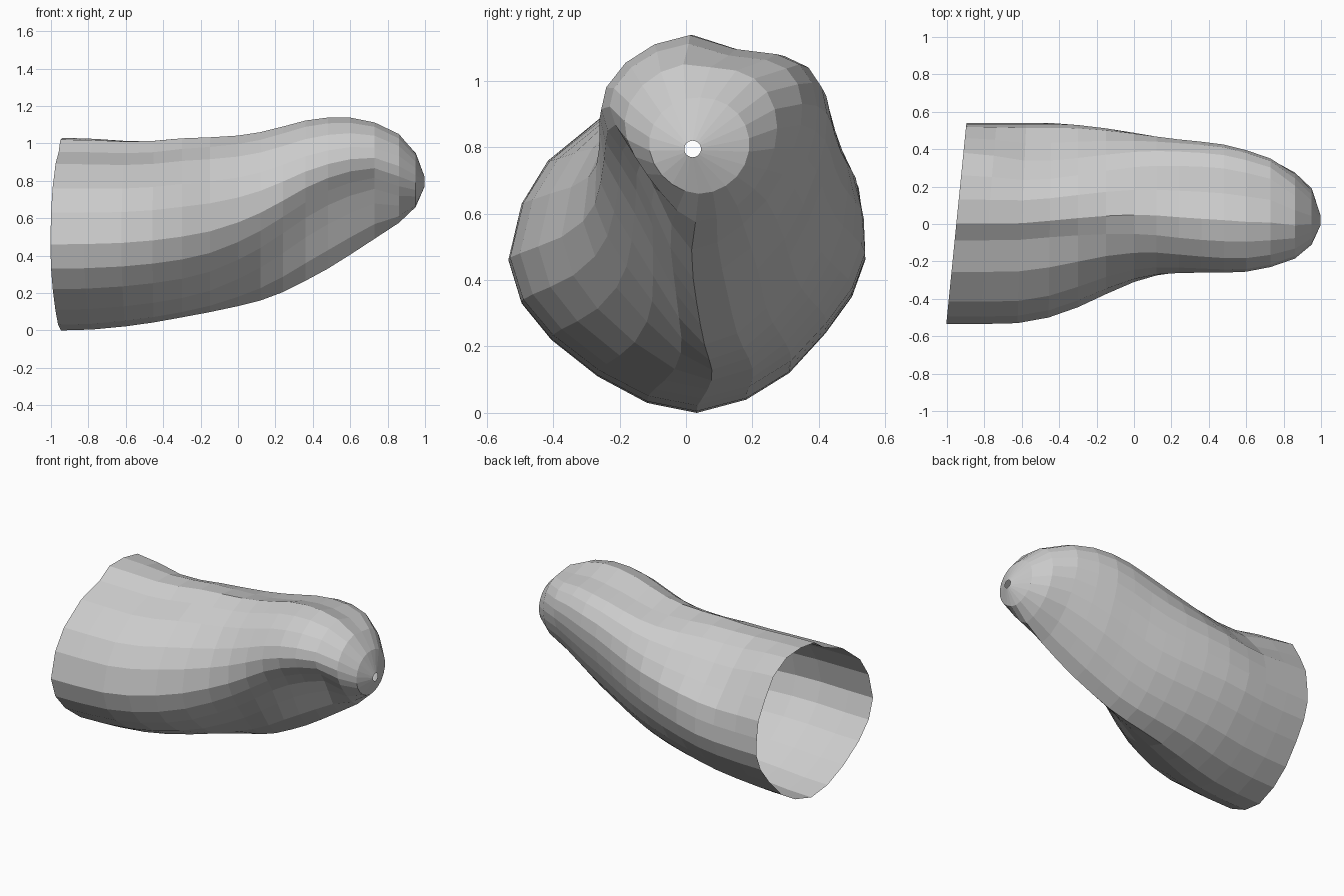
import bpy, bmesh, math

if "Cube" in bpy.data.objects:
    bpy.data.objects.remove(bpy.data.objects["Cube"])

# Cross-sections (y, z), anticlockwise from the bottom seen from +x
CUFF = [(.03, 0), (.18, .04), (.31, .12), (.42, .24), (.50, .35), (.54, .46), (.535, .57), (.52, .68),
        (.46, .80), (.38, .93), (.26, 1.01), (.13, 1.03), (.0, 1.02), (-.09, .955), (-.26, .89), (-.42, .76),
        (-.50, .63), (-.54, .46), (-.50, .33), (-.41, .22), (-.27, .11), (-.12, .03)]
FRONT = [(.03, .35), (.12, .38), (.21, .45), (.29, .54), (.345, .64), (.385, .74), (.41, .83), (.415, .91),
         (.40, .985), (.36, 1.045), (.29, 1.078), (.16, 1.095), (.02, 1.14), (-.09, 1.11), (-.18, 1.05),
         (-.24, .97), (-.255, .90), (-.235, .83), (-.19, .765), (-.145, .69), (-.10, .59), (-.04, .45)]
N = len(CUFF)
TIP = [(math.sin(2 * math.pi * i / N), -math.cos(2 * math.pi * i / N)) for i in range(N)]

# Rings along the body: x, y min, y max, z min, z max
RINGS = [(-.95, -.535, .54, 0, 1.03), (-.78, -.535, .54, .005, 1.027), (-.60, -.53, .54, .022, 1.02),
         (-.45, -.50, .54, .043, 1.022), (-.30, -.445, .53, .07, 1.028), (-.15, -.375, .512, .098, 1.033),
         (0, -.31, .488, .13, 1.042), (.12, -.275, .468, .16, 1.06), (.24, -.262, .452, .205, 1.09),
         (.36, -.26, .44, .265, 1.122), (.48, -.26, .425, .33, 1.138), (.60, -.255, .395, .405, 1.138),
         (.73, -.23, .35, .49, 1.112), (.86, -.185, .275, .575, 1.05), (.95, -.11, .19, .66, .95),
         (.998, -.005, .045, .77, .82)]


def unit(pts):
    """Scale a section to fill the 0..1 square."""
    lo = [min(p[k] for p in pts) for k in (0, 1)]
    hi = [max(p[k] for p in pts) for k in (0, 1)]
    return [tuple((p[k] - lo[k]) / (hi[k] - lo[k]) for k in (0, 1)) for p in pts]


def mix(a, b, weights):
    return [tuple(p[k] * (1 - t) + q[k] * t for k in (0, 1)) for p, q, t in zip(a, b, weights)]


def step(x, a, b):
    t = max(0, min(1, (x - a) / (b - a)))
    return t * t * (3 - 2 * t)


cuff, front, tip = unit(CUFF), unit(FRONT), unit(TIP)
bm = bmesh.new()
loops = []
for x, y0, y1, z0, z1 in RINGS:
    # the hollow under the front edge (last points) forms further along the body
    early, late = step(x, -.55, .5), step(x, -.3, .6)
    weights = [early if 1 < i < 14 else (early + late) / 2 if i in (0, 1, 14) else late for i in range(N)]
    sec = unit(mix(mix(cuff, front, weights), tip, [step(x, .72, 1)] * N))
    slant = .1 * (1 - step(x, -.95, -.3))       # slanted cuff opening
    pinch = .07 * step(x, -.95, -.5) * (1 - step(x, -.4, .25))   # ankle hollow, upper rear
    loop = []
    for i, (u, v) in enumerate(sec):
        d = pinch * math.exp(-((i - 9) / 1.5) ** 2)
        y, z = y0 + u * (y1 - y0) - d * .7, z0 + v * (z1 - z0) - d * .7
        loop.append(bm.verts.new((x + slant * y, y, z)))
    loops.append(loop)

# Skin between rings, both ends left open
for a, b in zip(loops, loops[1:]):
    for i in range(N):
        j = (i + 1) % N
        bm.faces.new((a[i], a[j], b[j], b[i]))
bmesh.ops.recalc_face_normals(bm, faces=bm.faces)

mesh = bpy.data.meshes.new("sleeve_body")
bm.to_mesh(mesh)
bm.free()
# Keep normals pointing outward
if sum(p.normal.y * (p.center.y - .02) for p in mesh.polygons) < 0:
    mesh.flip_normals()
body = bpy.data.objects.new("sleeve_body", mesh)
bpy.context.collection.objects.link(body)
